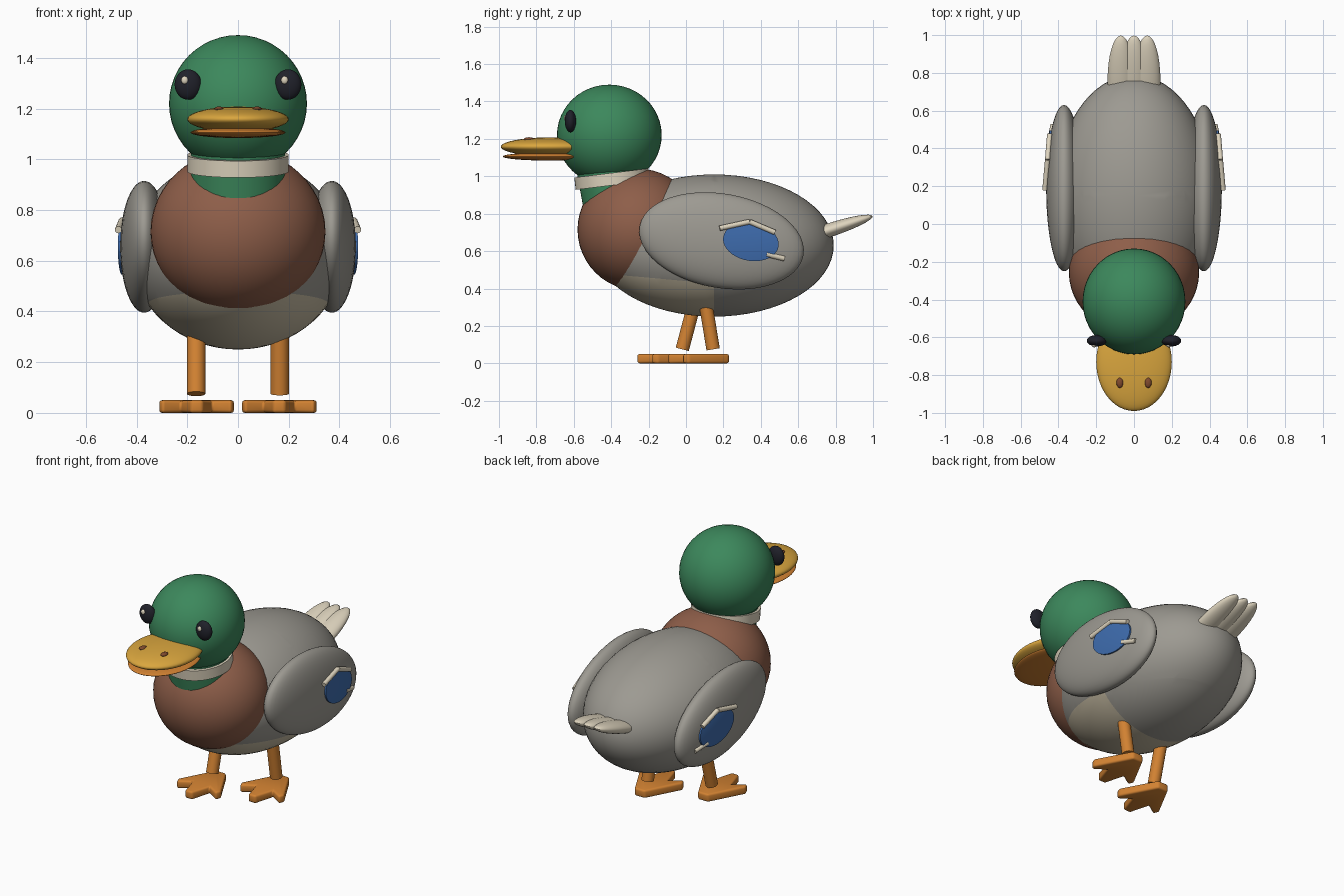
import bpy, bmesh, math
from mathutils import Vector, Matrix

if "Cube" in bpy.data.objects:
    bpy.data.objects.remove(bpy.data.objects["Cube"])


def material(name, r, g, b):
    lin = [((c / 255 + 0.055) / 1.055) ** 2.4 for c in (r, g, b)]
    m = bpy.data.materials.new(name)
    m.diffuse_color = (*lin, 1)
    m.use_nodes = True
    m.node_tree.nodes["Principled BSDF"].inputs["Base Color"].default_value = m.diffuse_color
    return m


GREEN = material("head green", 60, 136, 92)
BROWN = material("breast brown", 142, 94, 73)
GREY = material("plumage grey", 157, 154, 146)
CREAM = material("cream", 222, 212, 190)
BELLY = material("belly tan", 200, 189, 164)
GOLD = material("bill gold", 218, 166, 62)
ORANGE = material("leg orange", 210, 130, 50)
BLUE = material("wing blue", 62, 108, 174)
BLACK = material("eye black", 32, 33, 42)
DARK = material("nostril brown", 128, 74, 46)


def make(name, bm, *mats, angle=40):
    """Turn a bmesh into a smooth shaded object."""
    bmesh.ops.recalc_face_normals(bm, faces=bm.faces[:])
    me = bpy.data.meshes.new(name)
    bm.to_mesh(me)
    bm.free()
    ob = bpy.data.objects.new(name, me)
    bpy.context.collection.objects.link(ob)
    for m in mats:
        me.materials.append(m)
    bpy.ops.object.select_all(action='DESELECT')
    ob.select_set(True)
    bpy.context.view_layer.objects.active = ob
    bpy.ops.object.shade_smooth_by_angle(angle=math.radians(angle))
    return ob


def ball(centre, radii, tilt=0, seg=48):
    bm = bmesh.new()
    mat = (Matrix.Translation(centre) @ Matrix.Rotation(math.radians(tilt), 4, 'X')
           @ Matrix.Diagonal((*radii, 1)))
    bmesh.ops.create_uvsphere(bm, u_segments=seg, v_segments=seg // 2, radius=1, matrix=mat)
    return bm


def rod(a, b, r1, r2, seg=32):
    a, b = Vector(a), Vector(b)
    bm = bmesh.new()
    mat = Matrix.Translation((a + b) / 2) @ (b - a).to_track_quat('Z', 'Y').to_matrix().to_4x4()
    bmesh.ops.create_cone(bm, cap_ends=True, segments=seg, radius1=r1, radius2=r2,
                          depth=(b - a).length, matrix=mat)
    return bm


# Body with a tan belly patch cut in
bm = ball((0, 0.15, 0.63), (0.42, 0.64, 0.38), seg=64)
for co, no in (((0, 0, 0.44), (0, 0.09, 1)), ((0, 0.15, 0), (0, 1, 0))):
    bmesh.ops.bisect_plane(bm, geom=bm.verts[:] + bm.edges[:] + bm.faces[:],
                           plane_co=co, plane_no=no)
for f in bm.faces:
    c = f.calc_center_median()
    f.material_index = int(c.y < 0.15 and c.z < 0.44 - 0.09 * c.y)
make("body", bm, GREY, BELLY)

# Breast, neck, collar, head
make("breast", ball((0, -0.255, 0.715), (0.345, 0.325, 0.325)), BROWN)
make("neck", rod((0, -0.35, 0.80), (0, -0.41, 1.10), 0.19, 0.185, 48), GREEN)
up = Vector((0, -math.sin(math.radians(7)), math.cos(math.radians(7)))) * 0.033
mid = Vector((0, -0.395, 0.985))
make("collar", rod(mid - up, mid + up, 0.2, 0.2, 48), CREAM)
make("head", ball((0, -0.41, 1.22), (0.272, 0.28, 0.27)), GREEN)

# Bill
make("upper_bill", ball((0, -0.73, 1.158), (0.2, 0.26, 0.05)), GOLD)
make("lower_bill", ball((0, -0.73, 1.106), (0.187, 0.25, 0.022)), ORANGE)

# Tail feathers
for i in (-1, 0, 1):
    make("tail_feather", ball((i * 0.07, 0.76, 0.71), (0.07, 0.25, 0.037), 18, 32), CREAM)

# Wing surface: local ellipsoid coordinates give the outer x at (y, z)
WING, WR, TILT = (0.37, 0.19, 0.655), (0.095, 0.445, 0.252), -10
CT, ST = math.cos(math.radians(TILT)), math.sin(math.radians(TILT))


def wing_x(y, z):
    dy, dz = y - WING[1], z - WING[2]
    u, v = (dy * CT + dz * ST) / WR[1], (dz * CT - dy * ST) / WR[2]
    return WING[0] + WR[0] * math.sqrt(max(0, 1 - u * u - v * v))


def wing_patch(s):
    """Oval plate hugging the wing, trimmed along the cream bar."""
    bm = bmesh.new()
    n, rings = 40, 7
    loops = []
    for r in range(1, rings + 2):
        k = min(r, rings) / rings
        lift = 0.009 if r <= rings else -0.01
        row = []
        for i in range(n):
            t = 2 * math.pi * i / n
            p, q = 0.15 * k * math.cos(t), 0.102 * k * math.sin(t)
            y, z = 0.347 + p * CT - q * ST, 0.65 + q * CT + p * ST
            z = min(z, 0.75 - (0.22 * (0.34 - y) if y < 0.34 else 0.42 * (y - 0.34)))
            row.append(bm.verts.new((s * (wing_x(y, z) + lift), y, z)))
        loops.append(row)
    bm.faces.new(loops[0])
    for a, b in zip(loops, loops[1:]):
        for i in range(n):
            j = (i + 1) % n
            bm.faces.new((a[i], a[j], b[j], b[i]))
    return bm


FOOT = [(0.035, 0.085), (0.15, -0.13), (0.135, -0.165), (0.06, -0.115), (0.025, -0.24)]


def foot(x, y):
    bm = bmesh.new()
    outline = FOOT + [(-px, py) for px, py in reversed(FOOT)]
    face = bm.faces.new([bm.verts.new((x + px, y + py, 0)) for px, py in outline])
    ext = bmesh.ops.extrude_face_region(bm, geom=[face])
    for v in ext["geom"]:
        if isinstance(v, bmesh.types.BMVert):
            v.co.z = 0.05
    bmesh.ops.bevel(bm, geom=bm.edges[:], offset=0.012, segments=3, profile=0.5,
                    affect='EDGES')
    return bm


# Paired parts: legs are in a walking pose
BARS = [(0.18, 0.722), (0.34, 0.757), (0.475, 0.70)]
HOOK = [(0.43, 0.583), (0.525, 0.56)]
STEP = {-1: (0.045, -0.02), 1: (0.105, 0.145)}
for s, side in ((-1, "left"), (1, "right")):
    make(side + "_eye", ball((s * 0.197, -0.618, 1.295), (0.053, 0.03, 0.06), 0, 32), BLACK)
    make(side + "_eye_glint", ball((s * 0.197 - 0.013, -0.643, 1.312),
                                   (0.014, 0.01, 0.016), 0, 16), CREAM)
    make(side + "_nostril", ball((s * 0.075, -0.84, 1.198), (0.018, 0.028, 0.011), 0, 16), DARK)
    make(side + "_wing", ball((s * WING[0], *WING[1:]), WR, TILT), GREY)
    make(side + "_wing_patch", wing_patch(s), BLUE)
    for path, lift in ((BARS, 0.01), (HOOK, 0.0)):
        pts = [(s * (wing_x(y, z) + lift), y, z) for y, z in path]
        for a, b in zip(pts, pts[1:]):
            make(side + "_wing_bar", rod(a, b, 0.014, 0.014, 16), CREAM)
    top_y, low_y = STEP[s]
    make(side + "_leg", rod((s * 0.165, top_y, 0.32), (s * 0.165, low_y, 0.075),
                            0.036, 0.036), ORANGE)
    make(side + "_foot", foot(s * 0.163, low_y), ORANGE)
